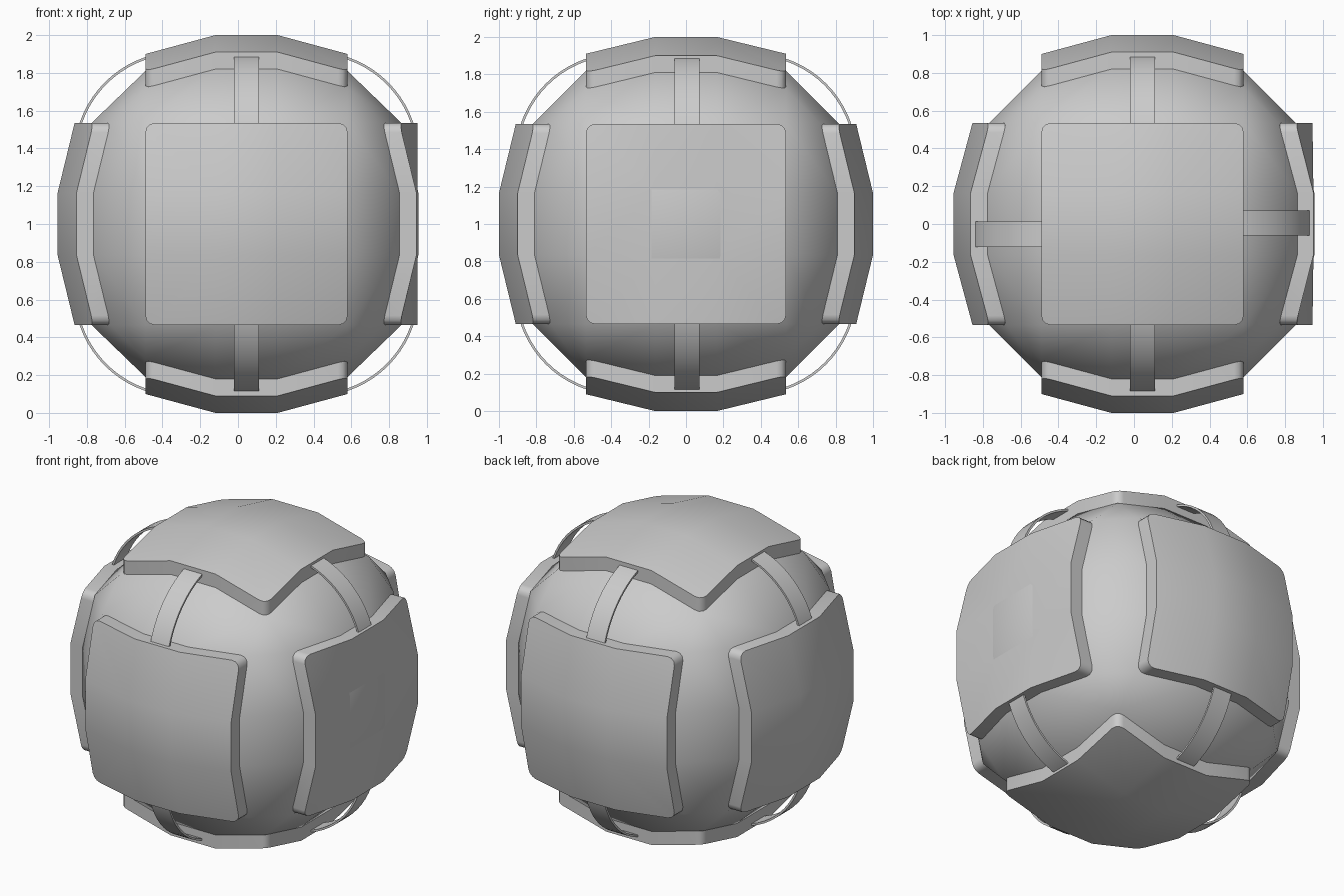
import bpy, bmesh, math
from mathutils import Vector, Matrix

if "Cube" in bpy.data.objects:
    bpy.data.objects.remove(bpy.data.objects["Cube"])

CENTRE = Vector((0.045, 0, 1))
HALF, INNER = 0.535, 0.165
TICKS = (-HALF, -INNER, INNER, HALF)
SIDES = {
    "front": (0, -1, 0), "back": (0, 1, 0), "left": (-1, 0, 0),
    "right": (1, 0, 0), "top": (0, 0, 1), "bottom": (0, 0, -1),
}


def height(x, y):
    """Faceted dome: flat middle, lower edges, lowest corners."""
    return 1.0 - 0.1 * (abs(x) > 0.3) - 0.09 * (abs(y) > 0.3)


def facing(direction):
    return Vector(direction).to_track_quat('Z', 'Y').to_matrix().to_4x4()


def finish(name, bm, angle=40):
    bmesh.ops.recalc_face_normals(bm, faces=bm.faces)
    mesh = bpy.data.meshes.new(name)
    bm.to_mesh(mesh)
    bm.free()
    ob = bpy.data.objects.new(name, mesh)
    bpy.context.collection.objects.link(ob)
    bpy.ops.object.select_all(action='DESELECT')
    ob.select_set(True)
    bpy.context.view_layer.objects.active = ob
    bpy.ops.object.shade_smooth_by_angle(angle=math.radians(angle))
    return ob


# core: rounded faceted body spanning the undersides of all six plates
bm = bmesh.new()
for d in SIDES.values():
    m = facing(d)
    for x in TICKS:
        for y in TICKS:
            bm.verts.new(CENTRE + m @ Vector((x, y, height(x, y) - 0.09)))
bmesh.ops.convex_hull(bm, input=bm.verts)
bmesh.ops.dissolve_limit(bm, angle_limit=0.01, verts=bm.verts, edges=bm.edges)
finish("core_body", bm, 60)


# plates: 3 x 3 domed slabs with rounded corners
def plate(name, direction):
    bm = bmesh.new()
    layers = []
    for drop in (0, 0.13):
        layers.append([[bm.verts.new((x, y, height(x, y) - drop)) for y in TICKS]
                       for x in TICKS])
    for g in layers:
        for i in range(3):
            for j in range(3):
                bm.faces.new((g[i][j], g[i + 1][j], g[i + 1][j + 1], g[i][j + 1]))
    ring = [(i, 0) for i in range(3)] + [(3, j) for j in range(3)]
    ring += [(3 - i, 3) for i in range(3)] + [(0, 3 - j) for j in range(3)]
    for (a, b), (c, d) in zip(ring, ring[1:] + ring[:1]):
        bm.faces.new((layers[0][a][b], layers[0][c][d], layers[1][c][d], layers[1][a][b]))
    corners = [e for e in bm.edges
               if all(abs(v.co.x) > 0.5 and abs(v.co.y) > 0.5 for v in e.verts)
               and abs(e.verts[0].co.z - e.verts[1].co.z) > 0.1]
    bmesh.ops.bevel(bm, geom=corners, offset=0.05, segments=3, profile=0.5, affect='EDGES')
    bm.transform(Matrix.Translation(CENTRE) @ facing(direction))
    # the right plate is pressed flat
    for v in bm.verts:
        v.co.x = min(v.co.x, 0.95)
    finish(name, bm)


for side, d in SIDES.items():
    plate(side + "_plate", d)


# straps: thin arched bands from top and bottom plates to the side plates
def strap(name, turn, sign, shift):
    bm = bmesh.new()
    rows = []
    for k in range(13):
        a = math.radians(14 + 62 * k / 12)
        row = []
        for r, w in ((0.556, -0.067), (0.556, 0.067), (0.543, 0.067), (0.543, -0.067)):
            row.append(bm.verts.new((0.357 + r * math.cos(a), w,
                                     sign * (0.357 + r * math.sin(a)))))
        rows.append(row)
    for p, q in zip(rows, rows[1:]):
        for i in range(4):
            j = (i + 1) % 4
            bm.faces.new((p[i], p[j], q[j], q[i]))
    bm.faces.new(rows[0])
    bm.faces.new(rows[-1])
    bm.transform(Matrix.Translation(CENTRE + Vector((0, shift, 0)))
                 @ Matrix.Rotation(math.radians(turn), 4, 'Z'))
    finish(name, bm, 30)


for side, turn, shift in (("right", 0, 0.005), ("back", 90, 0),
                          ("left", 180, -0.055), ("front", 270, 0)):
    strap("upper_strap_" + side, turn, 1, shift)
    strap("lower_strap_" + side, turn, -1, shift)
